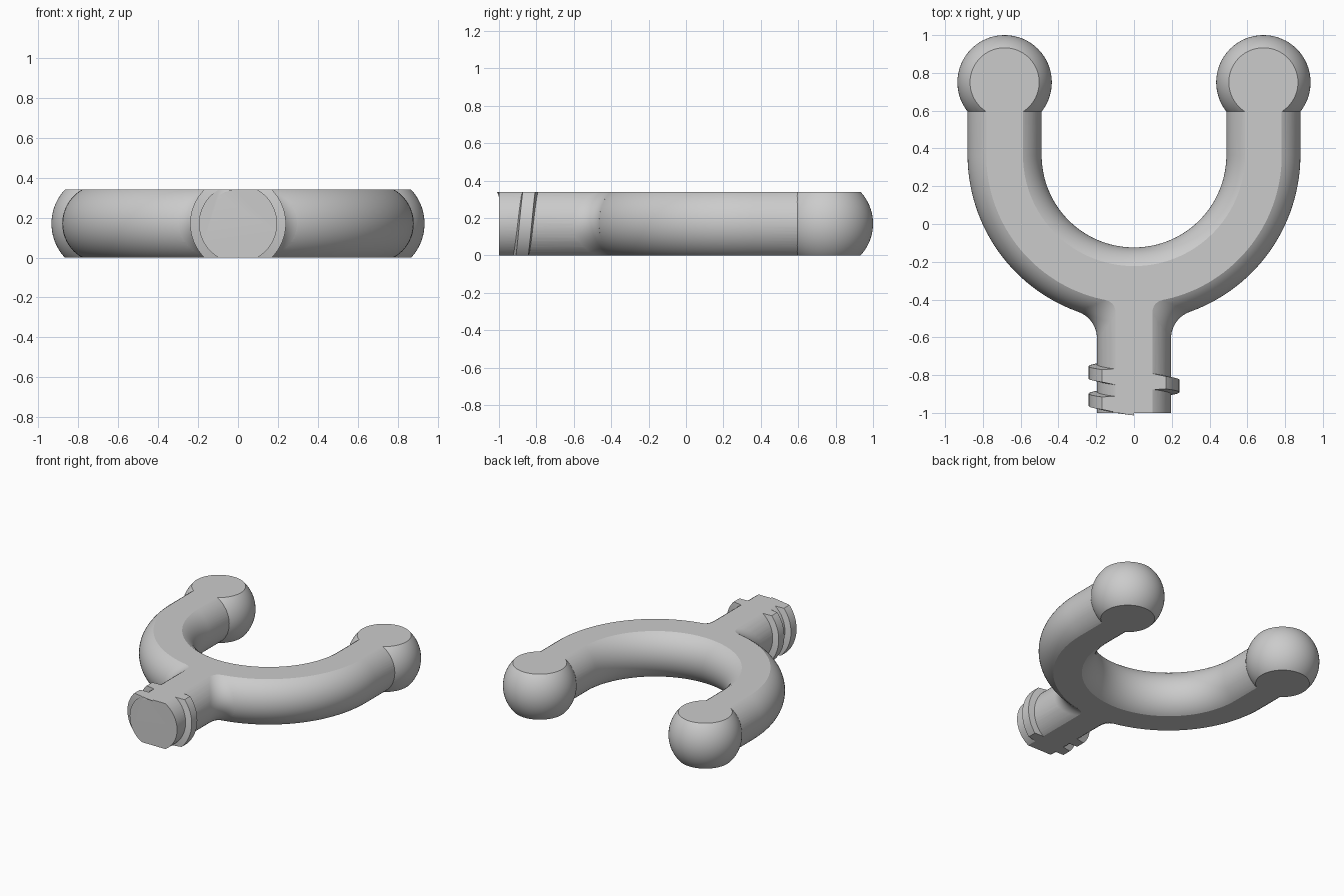
import bpy, bmesh
from math import sin, cos, pi, sqrt, radians
from mathutils import Vector, Matrix

R = 0.196          # tube radius
HALF = 0.17        # half of the flattened thickness
BEND = 0.685       # bend radius of the yoke centreline
BEND_Y = 0.365     # centre of the bend
BALL_Y, BALL_R = 0.75, 0.25
FILLET = 0.15
PITCH = 0.145

cube = bpy.data.objects.get("Cube")
if cube:
    bpy.data.objects.remove(cube, do_unlink=True)

grey = bpy.data.materials.new("plain grey")
grey.use_nodes = True
GREY = (0.6, 0.6, 0.6, 1)
grey.diffuse_color = GREY
grey.node_tree.nodes["Principled BSDF"].inputs["Base Color"].default_value = GREY


def finish(name, bm):
    """Turn a bmesh into a linked object raised to stand on the ground."""
    bmesh.ops.recalc_face_normals(bm, faces=bm.faces)
    bmesh.ops.translate(bm, verts=bm.verts, vec=(0, 0, HALF))
    mesh = bpy.data.meshes.new(name)
    bm.to_mesh(mesh)
    bm.free()
    mesh.materials.append(grey)
    obj = bpy.data.objects.new(name, mesh)
    bpy.context.collection.objects.link(obj)
    return obj


def loft(name, rings):
    """Skin a list of closed rings and cap both ends."""
    bm = bmesh.new()
    rows = [[bm.verts.new(p) for p in ring] for ring in rings]
    n = len(rows[0])
    for a, b in zip(rows, rows[1:]):
        for i in range(n):
            j = (i + 1) % n
            bm.faces.new((a[i], a[j], b[j], b[i]))
    bm.faces.new(rows[0])
    bm.faces.new(rows[-1])
    return finish(name, bm)


def tube_ring(centre, side, n=64):
    up = Vector((0, 0, 1))
    return [centre + R * (cos(2 * pi * i / n) * side + sin(2 * pi * i / n) * up) for i in range(n)]


def make_yoke():
    """U-shaped tube: two straight arms joined by a half-circle bend."""
    x = Vector((1, 0, 0))
    rings = [tube_ring(Vector((-BEND, BALL_Y, 0)), -x)]
    for i in range(73):
        a = pi + pi * i / 72
        out = Vector((cos(a), sin(a), 0))
        rings.append(tube_ring(Vector((0, BEND_Y, 0)) + BEND * out, out))
    rings.append(tube_ring(Vector((BEND, BALL_Y, 0)), x))
    return loft("yoke", rings)


def make_stem():
    return loft("stem", [tube_ring(Vector((0, y, 0)), Vector((1, 0, 0))) for y in (-1, -0.3)])


def make_thread():
    """Helical ridge with a trapezoid section around the stem."""
    section = [(0.17, -0.047), (0.24, -0.033), (0.24, 0.033), (0.17, 0.047)]
    rings = []
    for i in range(145):
        a = 3 * pi * (i / 144 - 0.5)
        y = -0.858 + PITCH * a / (2 * pi)
        rings.append([Vector((r * cos(a), y + d, r * sin(a))) for r, d in section])
    return loft("thread", rings)


def make_ball(side):
    bm = bmesh.new()
    bmesh.ops.create_uvsphere(bm, u_segments=64, v_segments=40, radius=BALL_R,
                              matrix=Matrix.Translation((side * BEND, BALL_Y, 0)))
    return finish("ball_end", bm)


def make_fillet(side):
    """Rolling-ball blend between stem and yoke, closed to an inner point."""
    bm = bmesh.new()
    rows = []
    for i in range(41):
        phi = radians(75) * (i / 20 - 1)
        reach = (R + FILLET) * cos(phi)
        y = BEND_Y - sqrt((BEND + reach) ** 2 - reach ** 2)
        ball = Vector((reach, y, (R + FILLET) * sin(phi)))
        out = Vector((reach, y - BEND_Y, 0)).normalized()
        on_stem = Vector((R * cos(phi), y, R * sin(phi)))
        on_yoke = Vector((0, BEND_Y, R * sin(phi))) + (BEND + R * cos(phi)) * out
        a, b = (on_stem - ball).normalized(), (on_yoke - ball).normalized()
        row = []
        for k in range(17):
            p = ball + FILLET * a.slerp(b, k / 16)
            row.append(bm.verts.new((side * p.x, p.y, p.z)))
        rows.append(row)
    for r, s in zip(rows, rows[1:]):
        for k in range(16):
            bm.faces.new((r[k], r[k + 1], s[k + 1], s[k]))
    core = bm.verts.new((0, -0.32, 0))
    for e in [e for e in bm.edges if e.is_boundary]:
        bm.faces.new((e.verts[0], e.verts[1], core))
    return finish("fillet", bm)


def make_slab():
    bm = bmesh.new()
    bmesh.ops.create_cube(bm, size=1, matrix=Matrix.Diagonal((3, 3, 2 * HALF, 1)))
    return finish("slab", bm)


def combine(target, other, operation):
    mod = target.modifiers.new(operation.lower(), 'BOOLEAN')
    mod.operation, mod.solver, mod.object = operation, 'EXACT', other
    bpy.context.view_layer.objects.active = target
    bpy.ops.object.modifier_apply(modifier=mod.name)
    bpy.data.objects.remove(other, do_unlink=True)


# Join all round parts, then flatten top and bottom
body = make_yoke()
parts = [make_stem(), make_fillet(1), make_fillet(-1), make_ball(1), make_ball(-1), make_thread()]
for part in parts:
    combine(body, part, 'UNION')
combine(body, make_slab(), 'INTERSECT')
body.name = "fork_body"

bpy.ops.object.select_all(action='DESELECT')
body.select_set(True)
bpy.context.view_layer.objects.active = body
bpy.ops.object.shade_smooth_by_angle(angle=radians(14))
